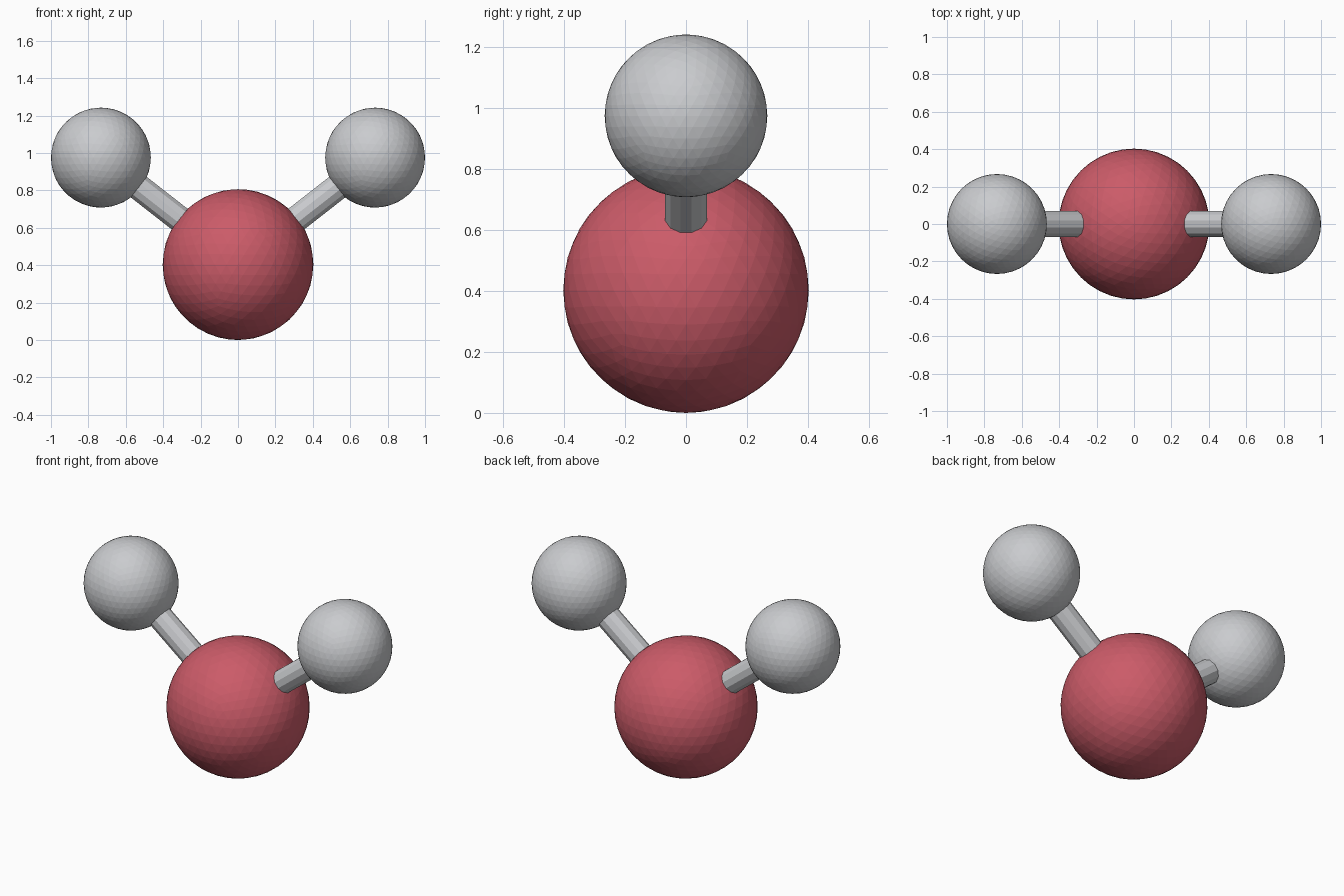
import bpy
import math
from mathutils import Vector, Quaternion

cube = bpy.data.objects.get("Cube")
if cube:
    bpy.data.objects.remove(cube, do_unlink=True)


def make_material(name, rgb):
    mat = bpy.data.materials.new(name)
    mat.use_nodes = True
    mat.diffuse_color = (*rgb, 1)
    mat.node_tree.nodes["Principled BSDF"].inputs["Base Color"].default_value = (*rgb, 1)
    return mat


red = make_material("muted red", (0.60, 0.105, 0.14))
grey = make_material("light grey", (0.59, 0.60, 0.62))


def finish(name, mat):
    obj = bpy.context.object
    obj.name = name
    obj.data.materials.append(mat)
    return obj


def ball(name, centre, radius, mat):
    bpy.ops.mesh.primitive_ico_sphere_add(subdivisions=4, radius=radius, location=centre)
    return finish(name, mat)


def rod(name, start, end, radius, mat):
    axis = end - start
    bpy.ops.mesh.primitive_cylinder_add(vertices=12, radius=radius, depth=axis.length,
                                        location=(start + end) / 2)
    obj = finish(name, mat)
    # Spin the rod so that a flat side faces straight down
    spin = Quaternion((0, 0, 1), math.radians(15))
    tilt = Vector((0, 0, 1)).rotation_difference(axis)
    obj.rotation_mode = 'QUATERNION'
    obj.rotation_quaternion = tilt @ spin
    return obj


# Large central ball
centre = Vector((0, 0, 0.403))
ball("central_ball", centre, 0.403, red)

# Two small balls, each joined to the centre by a rod
for side, sign in (("left", 1), ("right", -1)):
    outer = Vector((sign * 0.733, 0, 0.975))
    ball(side + "_ball", outer, 0.267, grey)
    rod(side + "_rod", centre, outer, 0.072, grey)
